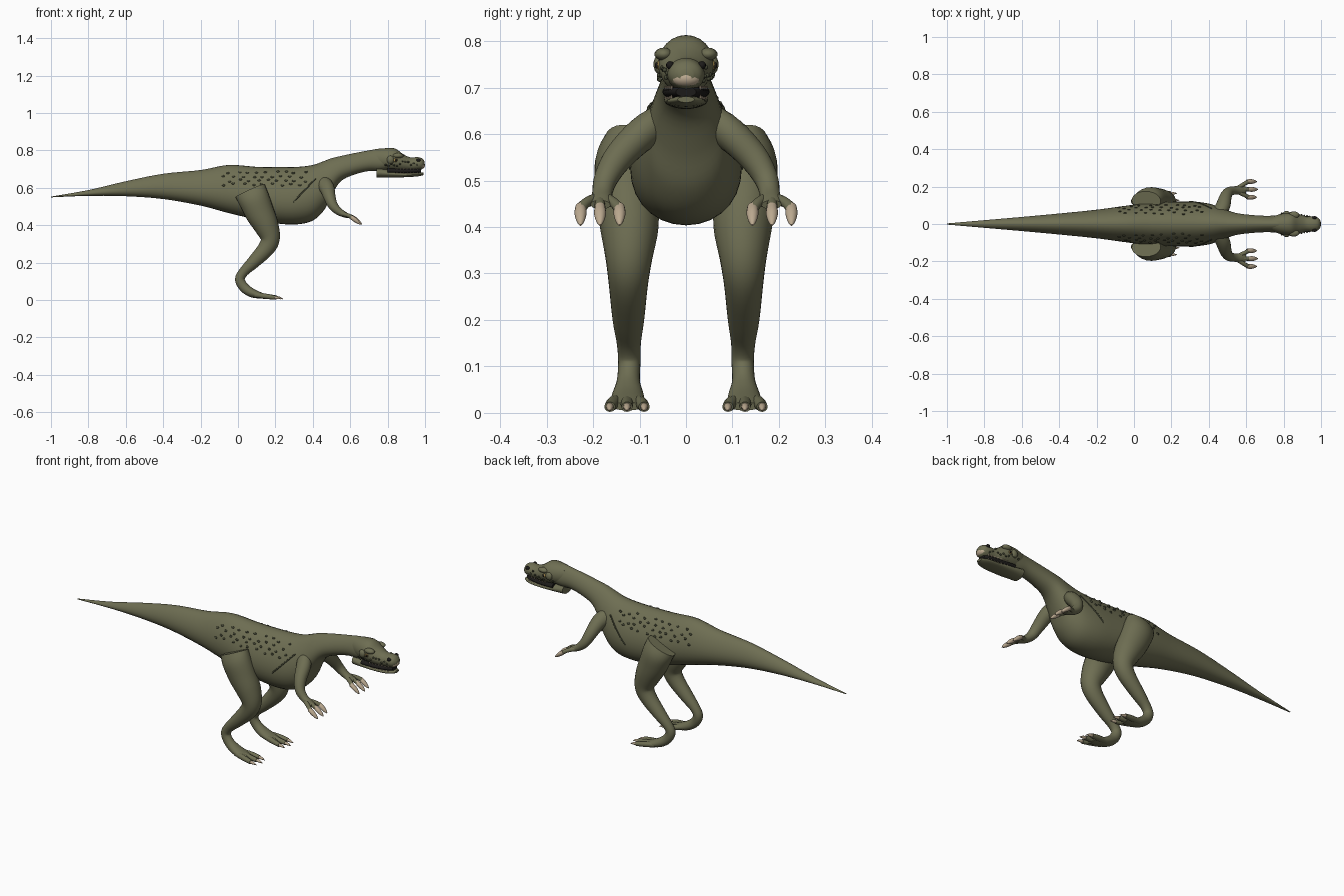
import bpy, bmesh, math, random
from mathutils import Vector, Matrix

if "Cube" in bpy.data.objects:
    bpy.data.objects.remove(bpy.data.objects["Cube"])
random.seed(4)
EGG = 0.2


def material(name, rgb):
    m = bpy.data.materials.new(name)
    m.use_nodes = True
    m.diffuse_color = (*rgb, 1)
    m.node_tree.nodes["Principled BSDF"].inputs["Base Color"].default_value = (*rgb, 1)
    return m


hide = material("olive_hide", (0.155, 0.155, 0.085))
scale = material("dark_scale", (0.06, 0.065, 0.036))
claw = material("bone_beige", (0.5, 0.4, 0.28))
dark = material("mouth_black", (0.012, 0.011, 0.01))
amber = material("eye_amber", (0.4, 0.27, 0.08))


def finish(name, bm, mat):
    bmesh.ops.recalc_face_normals(bm, faces=bm.faces)
    me = bpy.data.meshes.new(name)
    bm.to_mesh(me)
    bm.free()
    me.materials.append(mat)
    ob = bpy.data.objects.new(name, me)
    bpy.context.collection.objects.link(ob)
    bpy.ops.object.select_all(action='DESELECT')
    ob.select_set(True)
    bpy.context.view_layer.objects.active = ob
    bpy.ops.object.shade_smooth_by_angle(angle=math.radians(50))
    return ob


def smooth_path(rows, steps):
    """Catmull-Rom interpolation through rows of numbers."""
    rows = [Vector(r) for r in rows]
    out = []
    for i in range(len(rows) - 1):
        p0, p1, p2, p3 = (rows[min(max(i + k, 0), len(rows) - 1)] for k in (-1, 0, 1, 2))
        for s in range(steps):
            t = s / steps
            out.append(p1 + (p2 - p0) * (t / 2) + (p0 * 2 - p1 * 5 + p2 * 4 - p3) * (t * t / 2)
                       + (p1 * 3 - p0 - p2 * 3 + p3) * (t ** 3 / 2))
    return out + [rows[-1]]


def loft(bm, rows, axis=None, egg=0, sides=20, steps=4):
    """Tube through rows (x, y, z, radius in the side plane, radius across)."""
    path = smooth_path(rows, steps)
    rings = []
    for i, p in enumerate(path):
        a, b = path[max(i - 1, 0)], path[min(i + 1, len(path) - 1)]
        t = Vector(axis) if axis else (Vector(b[:3]) - Vector(a[:3])).normalized()
        side = (Vector((0, 1, 0)) - t * t.y).normalized()
        up = t.cross(side)
        ring = []
        for k in range(sides):
            q = math.tau * k / sides
            across = math.cos(q) * (1 - egg * math.sin(q)) * max(p[4], 0.001)
            ring.append(bm.verts.new(Vector(p[:3]) + side * across + up * math.sin(q) * max(p[3], 0.001)))
        rings.append(ring)
    for r1, r2 in zip(rings, rings[1:]):
        for k in range(sides):
            j = (k + 1) % sides
            bm.faces.new((r1[k], r1[j], r2[j], r2[k]))
    bm.faces.new(rings[0])
    bm.faces.new(rings[-1])


def tube(name, rows, mat, **kw):
    bm = bmesh.new()
    loft(bm, rows, **kw)
    return finish(name, bm, mat)


def blob(bm, pos, size, seg=12):
    bmesh.ops.create_uvsphere(bm, u_segments=seg, v_segments=seg // 2 + 1, radius=1,
                              matrix=Matrix.Translation(pos) @ Matrix.Diagonal((*size, 1)))


def upright(stations):
    """Turn (x, bottom, top, half width) into loft rows."""
    return [(x, 0, (b + t) / 2, (t - b) / 2, w) for x, b, t, w in stations]


# Body from tail tip to neck
body = upright([
    (-1, .549, .553, .003), (-.8, .557, .588, .02), (-.6, .555, .635, .037),
    (-.4, .54, .675, .055), (-.2, .505, .695, .075), (-.05, .465, .722, .095),
    (.1, .43, .712, .112), (.22, .408, .71, .117), (.32, .405, .712, .117),
    (.4, .425, .722, .107), (.46, .48, .743, .088), (.5, .56, .758, .072),
    (.55, .635, .77, .057), (.62, .67, .785, .048), (.7, .69, .80, .043),
    (.76, .69, .81, .045), (.81, .70, .81, .05)])
tube("body", body, hide, axis=(1, 0, 0), egg=EGG, sides=32, steps=5)


def flank(x, z):
    """Half width of the body at a point of its side."""
    for a, b in zip(body, body[1:]):
        if a[0] <= x <= b[0]:
            p = Vector(a).lerp(Vector(b), (x - a[0]) / (b[0] - a[0]))
            s = (z - p[2]) / p[3]
            return p[4] * math.sqrt(max(1 - s * s, 0)) * (1 - EGG * s)
    return 0


# Head, jaw and mouth lining
tube("skull", upright([
    (.74, .70, .805, .04), (.79, .695, .812, .055), (.84, .69, .81, .06),
    (.88, .688, .782, .053), (.92, .69, .763, .041), (.96, .694, .764, .04),
    (.985, .70, .757, .033), (.998, .715, .74, .015)]), hide, axis=(1, 0, 0), sides=24)
tube("lower_jaw", upright([
    (.74, .654, .71, .044), (.82, .654, .695, .047), (.9, .657, .682, .045),
    (.96, .661, .682, .038), (.992, .668, .681, .018)]), hide, axis=(1, 0, 0), sides=24)
tube("mouth_lining", upright([
    (.8, .672, .71, .051), (.88, .672, .705, .048), (.95, .676, .705, .037),
    (.978, .68, .702, .022)]), dark, axis=(1, 0, 0))
bm = bmesh.new()
blob(bm, (.975, 0, .72), (.025, .033, .02), 20)
finish("snout_tip", bm, claw)

# Paired head details
brow, eye, pupil, nostril, teeth, bumps = (bmesh.new() for _ in range(6))
for s in (-1, 1):
    blob(brow, (.855, s * .048, .772), (.03, .02, .014))
    blob(brow, (.815, s * .056, .75), (.02, .014, .022))
    blob(eye, (.842, s * .056, .748), (.012, .009, .01))
    blob(pupil, (.845, s * .063, .748), (.006, .004, .007))
    blob(nostril, (.965, s * .034, .748), (.012, .009, .009))
    for i in range(7):
        x = .85 + i * .018
        w = .043 - i * .002
        for z, d in ((.698, -1), (.679, 1)):
            bmesh.ops.create_cone(teeth, segments=6, radius1=.004, radius2=.0005, depth=.012,
                                  matrix=Matrix.Translation((x, s * w, z)) @ Matrix.Scale(d, 4, (0, 0, 1)))
    # Scales on cheeks and flanks
    for i in range(12):
        x = .79 + i * .015
        blob(bumps, (x, s * (.058 - max(0, x - .84) * .18), .715 + random.random() * .03),
             (.006, .005, .005), 8)
    for row in range(4):
        for i in range(9):
            x = -.07 + i * .05 + row % 2 * .025 + random.uniform(-.01, .01)
            z = .618 + row * .021 + random.uniform(-.006, .006)
            blob(bumps, (x, s * flank(x, z), z), (.009, .005, .006), 8)
for name, b, mat in (("brow_ridges", brow, hide), ("eyes", eye, amber), ("pupils", pupil, dark),
                     ("nostrils", nostril, dark), ("teeth", teeth, claw), ("scales", bumps, scale)):
    finish(name, b, mat)

for s, side in ((1, "left"), (-1, "right")):
    # Crease behind the shoulder
    crease = [(x, s * flank(x, z), z, .004, .004) for x, z in
              ((.295, .525), (.33, .56), (.37, .602), (.415, .65))]
    tube(side + "_flank_crease", crease, scale, sides=8)

    # Leg with flat-topped thigh
    leg = [(.065, .125, .585, .085, .05), (.085, .13, .54, .083, .066), (.115, .127, .47, .078, .066),
           (.15, .122, .40, .067, .063), (.172, .123, .33, .052, .05), (.15, .124, .275, .045, .042),
           (.08, .124, .20, .034, .034), (.03, .123, .15, .026, .026), (.01, .122, .11, .026, .024),
           (.032, .124, .068, .026, .025), (.075, .125, .038, .024, .034), (.13, .126, .022, .015, .038),
           (.165, .126, .014, .009, .033)]
    tube(side + "_leg", [(x, s * y, z, a, b) for x, y, z, a, b in leg], hide, sides=24)

    # Toes and their claws
    toes, toe_claws = bmesh.new(), bmesh.new()
    for d in (-1, 0, 1):
        y, reach = .127 + d * .037, .012 * (1 - abs(d))
        loft(toes, [(.09, s * (.127 + d * .02), .028, .014, .014), (.15, s * (y - d * .006), .02, .014, .014),
                    (.195 + reach, s * y, .013, .011, .012)], sides=12)
        loft(toe_claws, [(.188 + reach, s * y, .014, .009, .009), (.21 + reach, s * y, .011, .007, .007),
                         (.23 + reach, s * y, .005, .001, .001)], sides=10)
    finish(side + "_toes", toes, hide)
    finish(side + "_toe_claws", toe_claws, claw)

    # Arm
    arm = [(.45, .05, .625, .045, .035), (.475, .095, .60, .04, .036), (.49, .145, .55, .032, .032),
           (.508, .172, .505, .026, .026), (.54, .18, .473, .02, .022), (.575, .182, .455, .015, .024),
           (.595, .184, .448, .01, .022)]
    tube(side + "_arm", [(x, s * y, z, a, b) for x, y, z, a, b in arm], hide)

    # Fingers and their claws
    fingers, hand_claws = bmesh.new(), bmesh.new()
    for d in (-1, 0, 1):
        y, back = .185 + d * .042, abs(d) * .006
        loft(fingers, [(.555, s * (.182 + d * .01), .462, .012, .012), (.59, s * (y - d * .012), .452, .011, .011),
                       (.618 - back, s * y, .439, .011, .012)], sides=12)
        loft(hand_claws, [(.61 - back, s * y, .444, .011, .011), (.63 - back, s * y, .43, .012, .013),
                          (.65 - back, s * y, .414, .008, .009), (.662 - back, s * y, .404, .002, .002)], sides=12)
    finish(side + "_fingers", fingers, hide)
    finish(side + "_hand_claws", hand_claws, claw)
